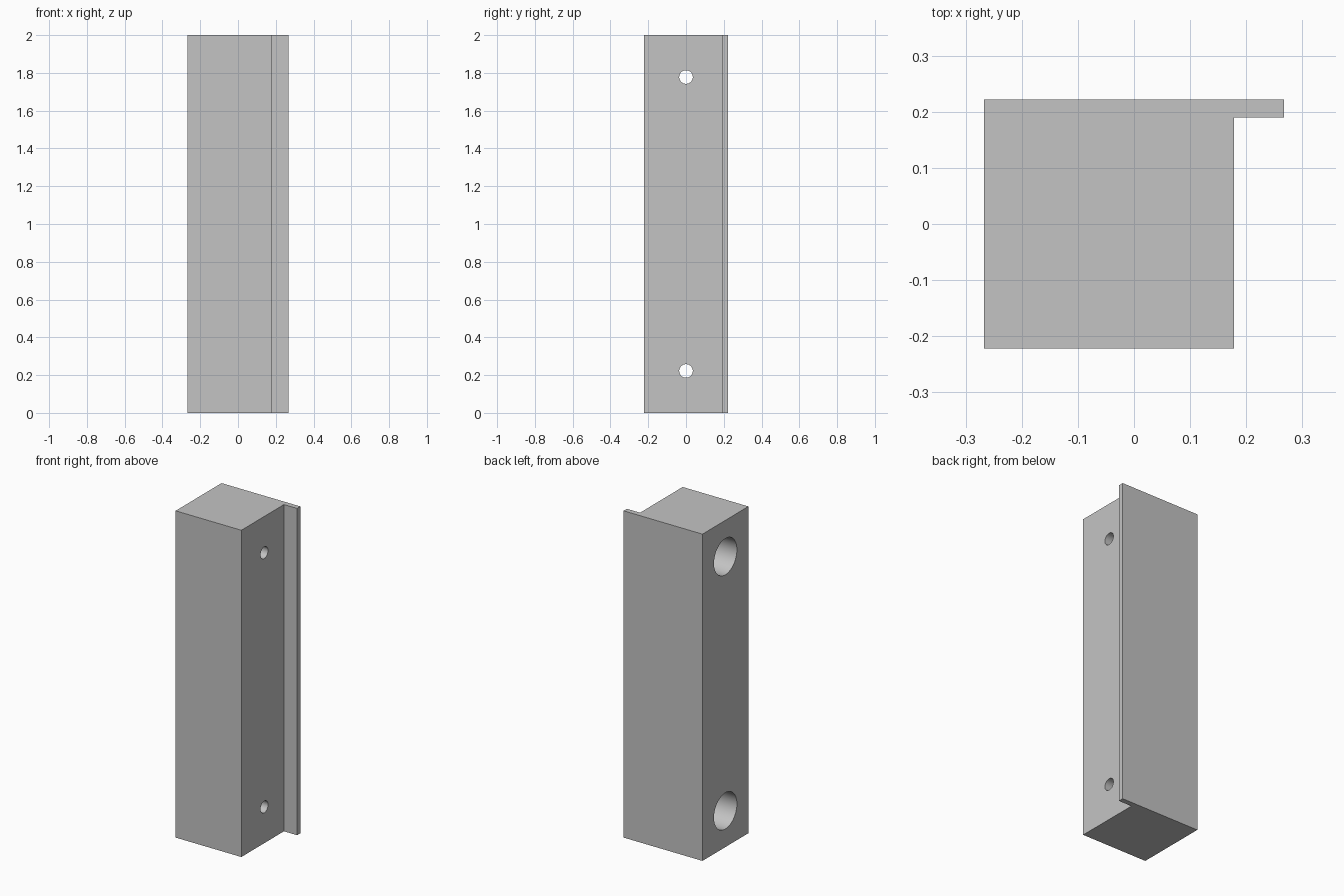
import bpy
import math

if "Cube" in bpy.data.objects:
    bpy.data.objects.remove(bpy.data.objects["Cube"])

grey = bpy.data.materials.new("plain grey")
grey.diffuse_color = (0.55, 0.55, 0.55, 1)
grey.use_nodes = True
grey.node_tree.nodes["Principled BSDF"].inputs["Base Color"].default_value = grey.diffuse_color

HEIGHT = 2.0
HOLE_HEIGHTS = (0.222, 1.778)

# L-shaped cross-section: square post with a thin flange along the back edge
profile = [(-0.267, -0.222), (0.178, -0.222), (0.178, 0.19),
           (0.267, 0.19), (0.267, 0.222), (-0.267, 0.222)]
n = len(profile)
verts = [(x, y, z) for z in (0, HEIGHT) for x, y in profile]
faces = [tuple(reversed(range(n))), tuple(range(n, 2 * n))]
faces += [(i, (i + 1) % n, (i + 1) % n + n, i + n) for i in range(n)]
mesh = bpy.data.meshes.new("flanged_post")
mesh.from_pydata(verts, [], faces)
mesh.materials.append(grey)
post = bpy.data.objects.new("flanged_post", mesh)
bpy.context.collection.objects.link(post)


def bore(name, radius, x0, x1, z):
    """Cut a round hole along x from x0 to x1."""
    bpy.ops.mesh.primitive_cylinder_add(
        vertices=48, radius=radius, depth=x1 - x0,
        location=((x0 + x1) / 2, 0, z), rotation=(0, math.pi / 2, 0))
    cutter = bpy.context.object
    cutter.name = name
    cutter.data.materials.append(grey)
    cutter.hide_render = True
    mod = post.modifiers.new(name, 'BOOLEAN')
    mod.operation = 'DIFFERENCE'
    mod.solver = 'EXACT'
    mod.object = cutter
    bpy.context.view_layer.objects.active = post
    bpy.ops.object.modifier_apply(modifier=name)
    bpy.data.objects.remove(cutter)


# Screw holes: wide counterbore from the left, narrow hole through to the right
for z in HOLE_HEIGHTS:
    bore("counterbore_cutter", 0.111, -0.4, 0.067, z)
    bore("screw_hole_cutter", 0.036, 0.0, 0.4, z)

# Smooth hole walls, crisp edges
bpy.ops.object.select_all(action='DESELECT')
post.select_set(True)
bpy.context.view_layer.objects.active = post
bpy.ops.object.shade_smooth_by_angle(angle=math.radians(30))
